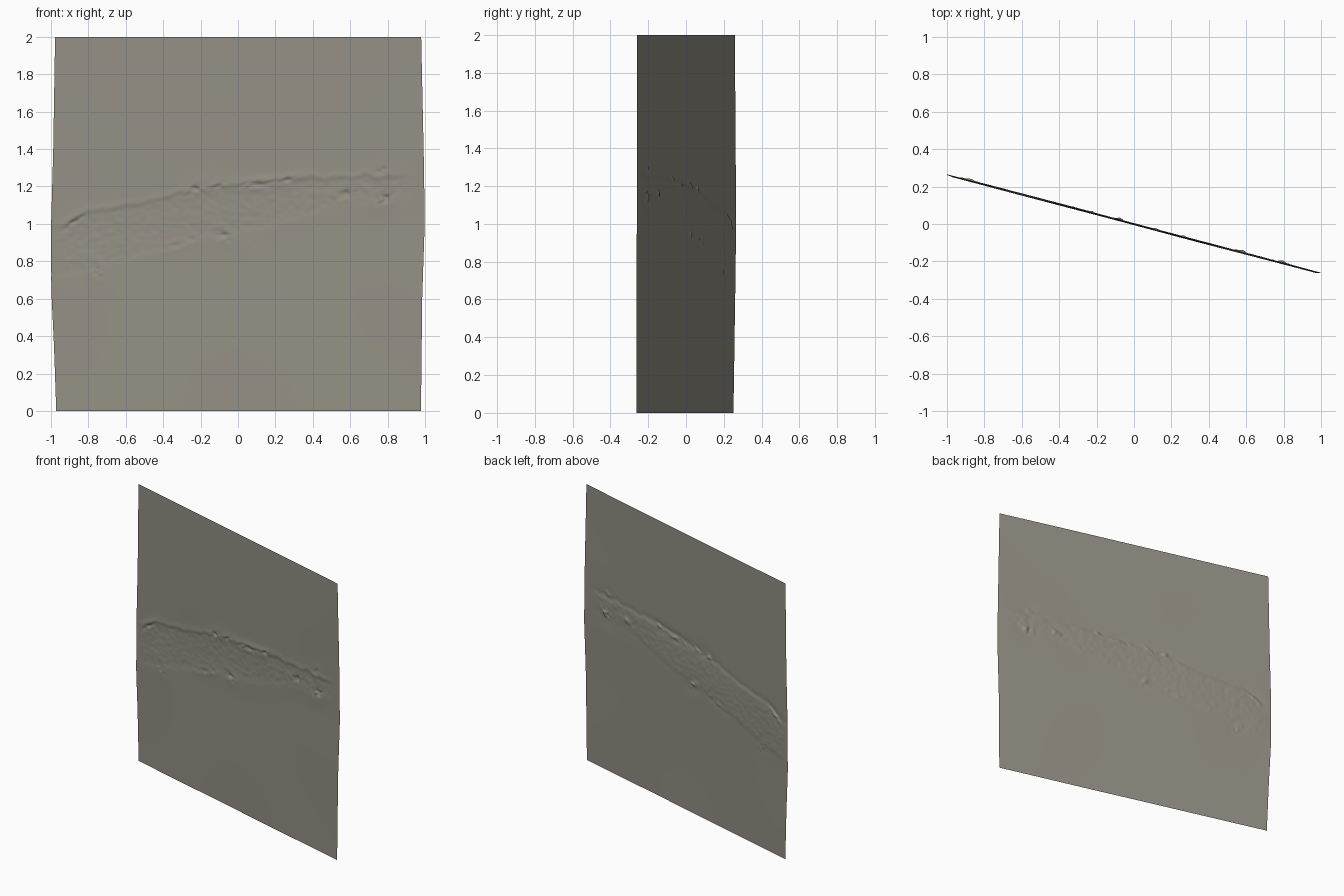
import bpy, bmesh, math
from mathutils import Vector, noise

if "Cube" in bpy.data.objects:
    bpy.data.objects.remove(bpy.data.objects["Cube"])

N = 270          # grid cells per side
SLOPE = -0.2635  # sheet is turned about the vertical axis

# outline and cut lines as (position, value) pairs
LEFT_EDGE = [(0, -.972), (.35, -.984), (.65, -.998), (1.0, -.999), (1.4, -.988), (2, -.978)]
RIGHT_EDGE = [(0, .978), (.6, .985), (1.0, .998), (1.3, .994), (2, .98)]
SHIFT = [(0, -.006), (1, .002), (2, .001)]
UPPER = [(-.95, .98), (-.8, 1.06), (-.5, 1.11), (-.22, 1.18), (.05, 1.21), (.3, 1.24), (.8, 1.25)]
LOWER = [(-.95, .72), (-.76, .76), (-.36, .88), (-.08, .94), (.2, 1.0), (.5, 1.09), (.8, 1.15)]

# torn spots: x, z, half length, half height, slope, depth
TEARS = [
    (-.89, 1.00, .035, .020, .8, .008), (-.85, 1.03, .03, .015, .5, .006),
    (-.22, 1.19, .040, .022, .4, .010), (-.11, 1.205, .05, .015, .2, .008),
    (.06, 1.21, .05, .016, .1, .010), (.16, 1.215, .06, .014, .15, .010),
    (.27, 1.24, .04, .012, .3, .008), (.58, 1.16, .05, .022, .2, .009),
    (.78, 1.14, .040, .030, .3, .012), (.77, 1.285, .022, .018, 0, .008),
    (-.08, .94, .035, .022, -.3, .009), (-.24, .92, .03, .012, .3, .006),
    (-.34, .88, .05, .012, .2, .006), (-.755, .75, .03, .026, -.6, .008),
]


def interp(table, t):
    if t <= table[0][0]:
        return table[0][1]
    for (a, va), (b, vb) in zip(table, table[1:]):
        if t <= b:
            return va + (vb - va) * (t - a) / (b - a)
    return table[-1][1]


def sstep(e, w):
    t = min(1, max(0, e / w + .5))
    return t * t * (3 - 2 * t)


def relief(x, z):
    """Height of the surface towards the viewer."""
    h = .003 * noise.noise(Vector((x * 1.4, z * 1.4, 3)))
    # rough sunken band between the two ragged lines
    if .5 < z < 1.5:
        jag = .02 * noise.noise(Vector((x * 14, 1, 7)))
        up, lo = interp(UPPER, x) + jag, interp(LOWER, x) - jag
        ends = sstep(.93 - abs(x + .04), .15)
        band = sstep(up - z, .03) * sstep(z - lo, .05) * ends
        h -= .0022 * band
        h += band * .0016 * noise.noise(Vector((x * 28, z * 34, 2)))
        h += .0022 * ends * math.exp(-((z - up - .012) / .02) ** 2)
        # crumpled tears with a soft swell around each
        for cx, cz, a, b, s, d in TEARS:
            dx, dz = x - cx, z - cz
            if abs(dx) > .2 or abs(dz) > .2:
                continue
            dz -= s * dx
            near = math.exp(-(dx / a) ** 2 - (dz / b) ** 2)
            wide = math.exp(-(dx / (a * 2)) ** 2 - (dz / (b * 2.5)) ** 2)
            crumple = noise.noise(Vector((x * 32, z * 45, 5)))
            h += d * (.35 * wide + near * (1.3 * crumple - .7))
    return h


# scarred sheet
bm = bmesh.new()
normal = Vector((SLOPE, -1)).normalized()
rows = []
for j in range(N + 1):
    z = 2 * j / N
    l, r, sh = interp(LEFT_EDGE, z), interp(RIGHT_EDGE, z), interp(SHIFT, z)
    row = []
    for i in range(N + 1):
        x = l + (r - l) * i / N
        h = relief(x, z)
        row.append(bm.verts.new((x + normal.x * h, SLOPE * x + sh + normal.y * h, z)))
    rows.append(row)
for r0, r1 in zip(rows, rows[1:]):
    for i in range(N):
        f = bm.faces.new((r0[i], r0[i + 1], r1[i + 1], r1[i]))
        f.smooth = True

mesh = bpy.data.meshes.new("scarred_sheet")
bm.to_mesh(mesh)
bm.free()
sheet = bpy.data.objects.new("scarred_sheet", mesh)
bpy.context.collection.objects.link(sheet)

mat = bpy.data.materials.new("warm grey")
mat.diffuse_color = (.295, .277, .232, 1)
mat.use_nodes = True
mat.node_tree.nodes["Principled BSDF"].inputs["Base Color"].default_value = mat.diffuse_color
mesh.materials.append(mat)
